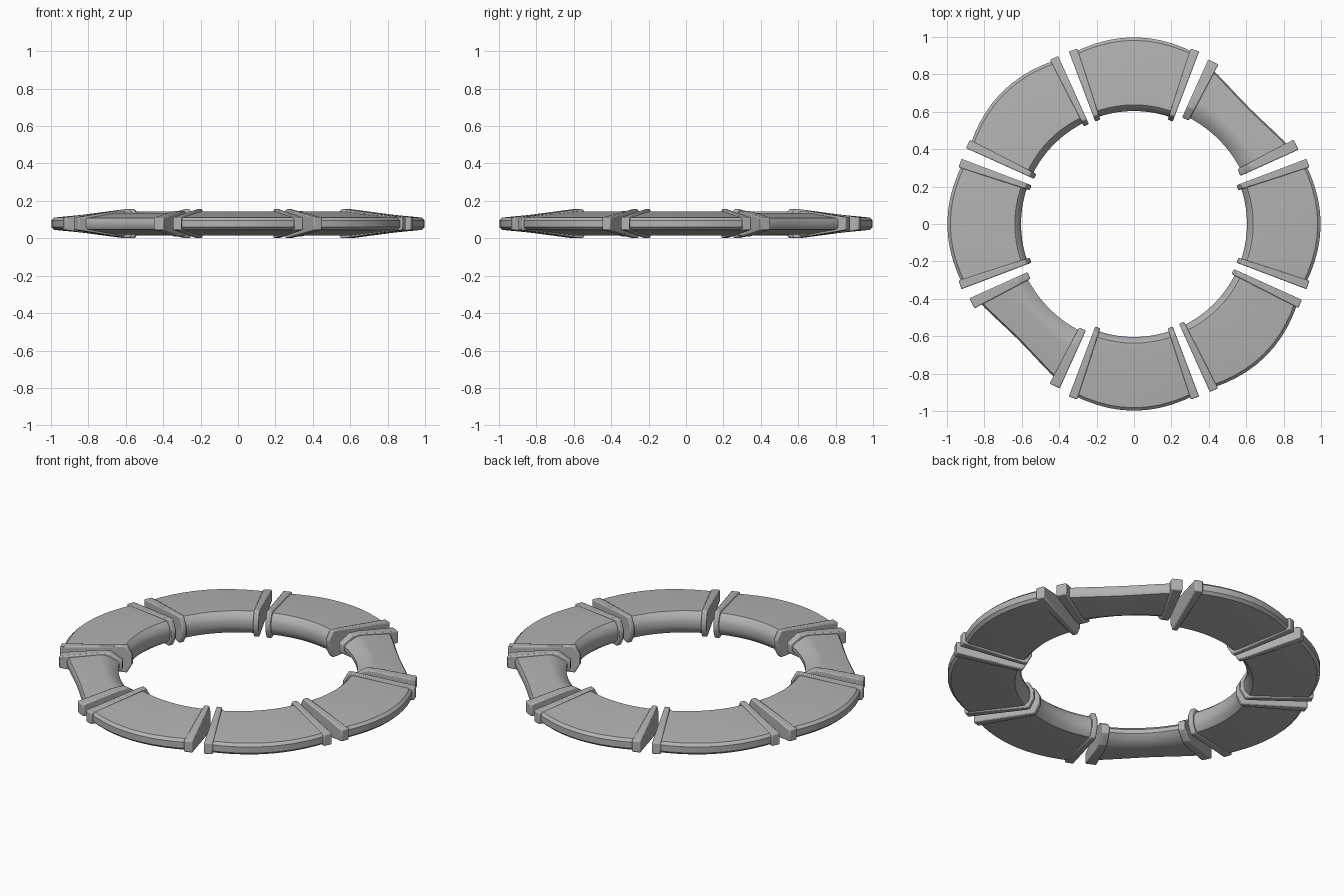
import bpy
import bmesh
from math import sin, cos, pi, radians

cube = bpy.data.objects.get("Cube")
if cube:
    bpy.data.objects.remove(cube)

MID = 0.078  # height of the ring's middle plane

grey = bpy.data.materials.new("plain grey")
grey.use_nodes = True
grey.diffuse_color = (0.45, 0.45, 0.45, 1)
grey.node_tree.nodes["Principled BSDF"].inputs["Base Color"].default_value = grey.diffuse_color


def sweep(name, half_section, centre, start, end, steps, scale, bevel=0):
    """Sweep a mirrored (radius, half height) section between two angles."""
    section = half_section + [(r, -h) for r, h in reversed(half_section)]
    bm = bmesh.new()
    rings = []
    for i in range(steps + 1):
        a = start + (end - start) * i / steps
        ring = []
        for r, h in section:
            r = scale(r, a)
            t = radians(centre + a)
            ring.append(bm.verts.new((r * cos(t), r * sin(t), MID + h)))
        rings.append(ring)
    n = len(section)
    for a, b in zip(rings, rings[1:]):
        for j in range(n):
            bm.faces.new((a[j], a[(j + 1) % n], b[(j + 1) % n], b[j]))
    bm.faces.new(rings[0])
    bm.faces.new(rings[-1])
    bmesh.ops.recalc_face_normals(bm, faces=bm.faces)
    mesh = bpy.data.meshes.new(name)
    bm.to_mesh(mesh)
    bm.free()
    mesh.materials.append(grey)
    obj = bpy.data.objects.new(name, mesh)
    bpy.context.collection.objects.link(obj)
    if bevel:
        mod = obj.modifiers.new("rounded edges", "BEVEL")
        mod.width = bevel
        mod.segments = 2
    bpy.ops.object.select_all(action="DESELECT")
    obj.select_set(True)
    bpy.context.view_layer.objects.active = obj
    bpy.ops.object.shade_smooth_by_angle(angle=radians(35))


def bulge(inner, outer, amount):
    """Move the outer rim in or out towards the middle of a segment."""
    def scale(r, a):
        f = (r - inner) / (outer - inner)
        return r + f * amount * cos(a / 20 * pi / 2)
    return scale


def keep(r, a):
    return r


# Sections run from the inner nose over the crest to the thin outer rim
wide_body = [(0.604, 0.015), (0.612, 0.042), (0.635, 0.064), (0.66, 0.064), (0.955, 0.033), (0.97, 0.018)]
wide_flange = [(0.586, 0.025), (0.615, 0.0775), (0.64, 0.0775), (0.986, 0.034)]
slim_body = [(0.64, 0.012), (0.665, 0.033), (0.72, 0.057), (0.75, 0.057), (0.925, 0.03), (0.935, 0.015)]
slim_flange = [(0.625, 0.025), (0.69, 0.068), (0.74, 0.068), (0.965, 0.034)]

# Eight segments, two opposite ones slimmer with a hollow outer rim
for k in range(8):
    slim = k in (1, 5)
    if slim:
        body, flange, width, rim = slim_body, slim_flange, 3.6, bulge(0.64, 0.935, -0.06)
    else:
        body, flange, width, rim = wide_body, wide_flange, 2.8, bulge(0.604, 0.97, 0.028)
    sweep("ring_segment", body, 45 * k, -19.5, 19.5, 10, rim)
    for side in (-1, 1):
        sweep("end_flange", flange, 45 * k, side * (20.7 - width), side * 20.7, 1, keep, 0.006)
